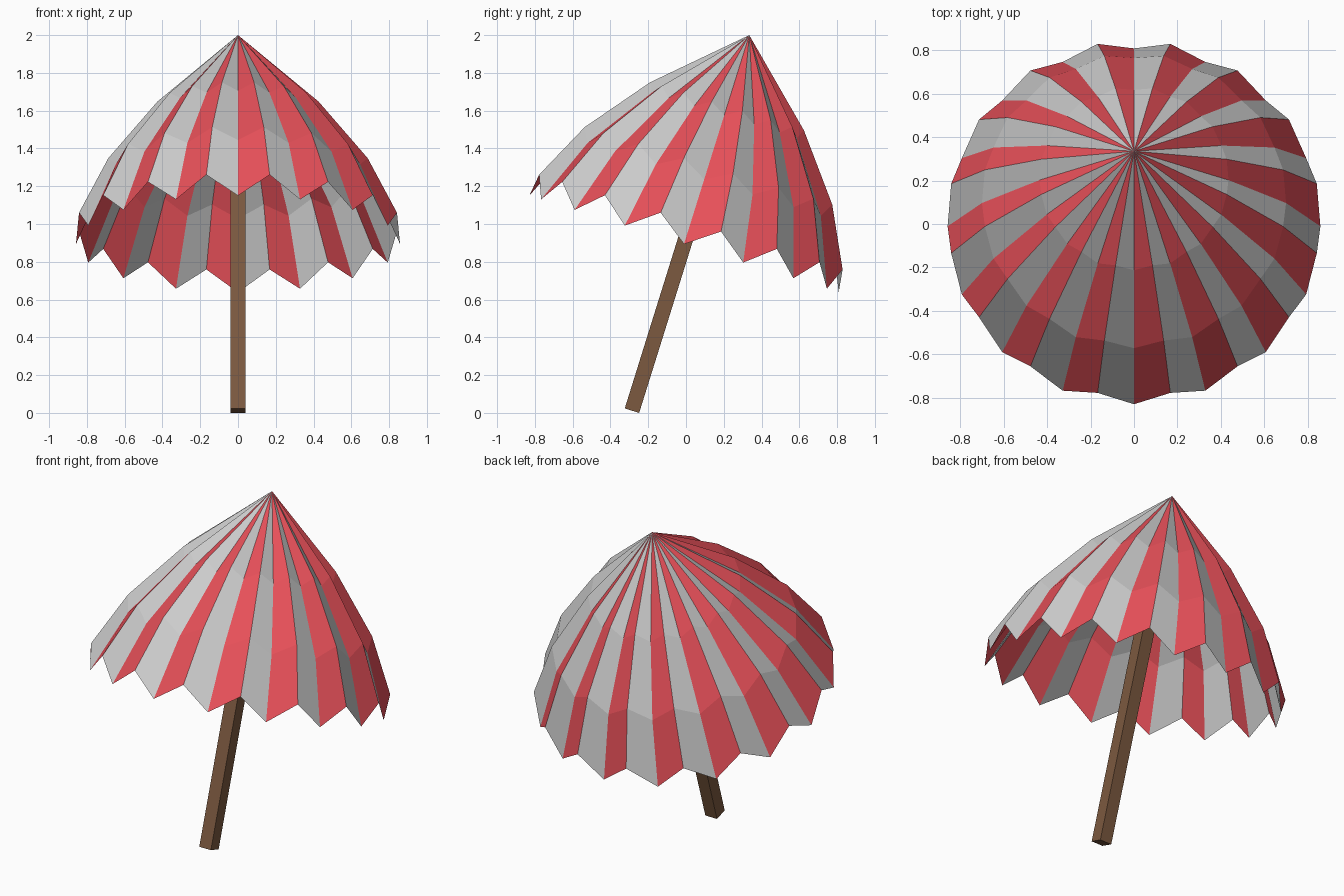
import bpy, bmesh, math
from mathutils import Matrix, Vector

if "Cube" in bpy.data.objects:
    bpy.data.objects.remove(bpy.data.objects["Cube"])

TILT = math.radians(17.35)
APEX = Vector((0, 0.335, 2.0))
# local space: apex at the origin, pole runs down -z; then lean backwards (+y)
PLACE = Matrix.Translation(APEX) @ Matrix.Rotation(-TILT, 4, 'X')


def material(name, color):
    m = bpy.data.materials.new(name)
    m.diffuse_color = (*color, 1)
    m.use_nodes = True
    m.node_tree.nodes["Principled BSDF"].inputs["Base Color"].default_value = m.diffuse_color
    return m


def make_object(name, bm, mats):
    bmesh.ops.recalc_face_normals(bm, faces=bm.faces)
    bm.transform(PLACE)
    me = bpy.data.meshes.new(name)
    bm.to_mesh(me)
    bm.free()
    for m in mats:
        me.materials.append(m)
    ob = bpy.data.objects.new(name, me)
    bpy.context.collection.objects.link(ob)
    return ob


red = material("red_cloth", (0.8, 0.08, 0.1))
grey = material("pale_cloth", (0.8, 0.8, 0.8))
wood = material("wood", (0.2, 0.1, 0.05))

# canopy: pleated single sheet, 32 striped segments, three rings below the apex
SEGMENTS = 32
RINGS = [(0.435, 0.445, 0.395), (0.70, 0.80, 0.725), (0.858, 1.159, 1.037)]  # radius, tip depth, valley depth
bm = bmesh.new()
top = bm.verts.new((0, 0, 0))
rings = []
for r, tip, valley in RINGS:
    ring = []
    for i in range(SEGMENTS):
        a = 2 * math.pi * i / SEGMENTS
        depth = valley if i % 2 else tip
        ring.append(bm.verts.new((r * math.sin(a), -r * math.cos(a), -depth)))
    rings.append(ring)
for i in range(SEGMENTS):
    j = (i + 1) % SEGMENTS
    faces = [bm.faces.new((top, rings[0][i], rings[0][j]))]
    for upper, lower in zip(rings, rings[1:]):
        faces.append(bm.faces.new((upper[i], lower[i], lower[j], upper[j])))
    for f in faces:
        f.material_index = i % 2
make_object("canopy", bm, [red, grey])

# pole: square post from just under the apex to the ground
TOP, BOTTOM, WIDTH = -0.08, -2.083, 0.08
bm = bmesh.new()
bmesh.ops.create_cube(bm, size=1, matrix=Matrix.Translation((0, 0, (TOP + BOTTOM) / 2))
                      @ Matrix.Diagonal((WIDTH, WIDTH, TOP - BOTTOM, 1)))
make_object("pole", bm, [wood])
